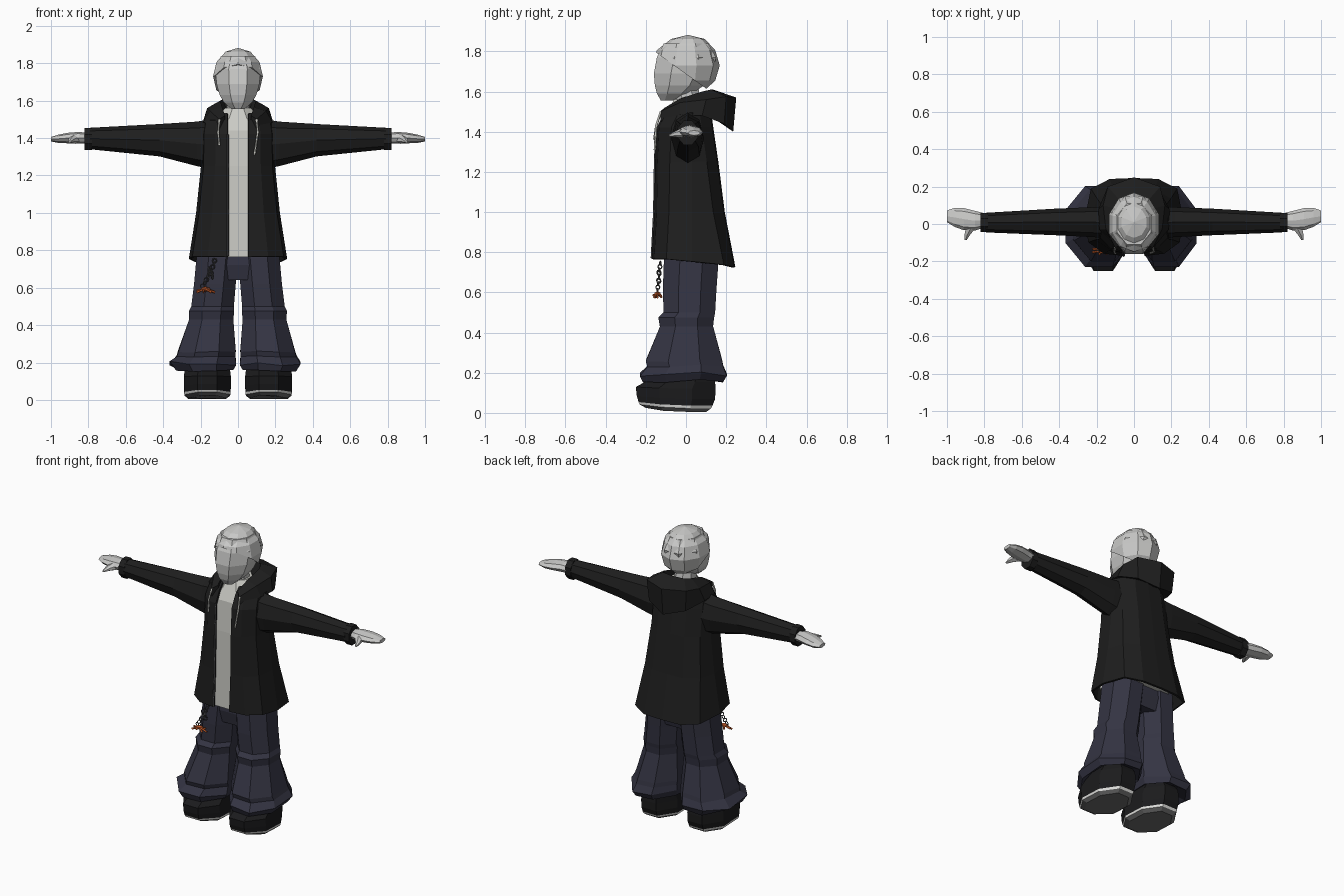
import bpy, bmesh, math
from mathutils import Vector

if "Cube" in bpy.data.objects:
    bpy.data.objects.remove(bpy.data.objects["Cube"])


def material(name, r, g, b):
    m = bpy.data.materials.new(name)
    m.diffuse_color = (r, g, b, 1)
    m.use_nodes = True
    m.node_tree.nodes["Principled BSDF"].inputs["Base Color"].default_value = m.diffuse_color
    return m


SKIN = material("pale_grey", 0.58, 0.58, 0.57)
SHIRT = material("shirt_grey", 0.60, 0.60, 0.56)
BLACK = material("jacket_black", 0.013, 0.013, 0.013)
NAVY = material("denim_navy", 0.034, 0.034, 0.055)
SHOE = material("shoe_black", 0.011, 0.011, 0.012)
WHITE = material("stripe_white", 0.75, 0.75, 0.73)
SOLE = material("sole_grey", 0.16, 0.16, 0.16)
METAL = material("metal_grey", 0.08, 0.08, 0.085)
ORANGE = material("charm_orange", 0.55, 0.10, 0.02)


def finish(name, bm, mats):
    bmesh.ops.recalc_face_normals(bm, faces=bm.faces[:])
    me = bpy.data.meshes.new(name)
    bm.to_mesh(me)
    bm.free()
    for m in mats:
        me.materials.append(m)
    ob = bpy.data.objects.new(name, me)
    bpy.context.collection.objects.link(ob)
    return ob


def loft(name, rings, mats, layers=None, closed=True, cap=True):
    """Skin a list of point rings; layers gives a material index per band."""
    bm = bmesh.new()
    vs = [[bm.verts.new(p) for p in r] for r in rings]
    n = len(rings[0])
    for k in range(len(vs) - 1):
        for i in range(n if closed else n - 1):
            j = (i + 1) % n
            f = bm.faces.new((vs[k][i], vs[k][j], vs[k + 1][j], vs[k + 1][i]))
            f.material_index = layers[k] if layers else 0
    if cap:
        for r, k in ((vs[0], 0), (vs[-1], -1)):
            bm.faces.new(r).material_index = layers[k] if layers else 0
    return finish(name, bm, mats)


def polygon(a0, a1, b0, b1, n=8, flat=True):
    """n-gon that fills the given rectangle, sides or corners on its edges."""
    k = 1 / math.cos(math.pi / n) if flat else 1
    out = []
    for i in range(n):
        t = (i + (0.5 if flat else 0)) * 2 * math.pi / n
        out.append(((a0 + a1) / 2 + (a1 - a0) / 2 * k * math.cos(t),
                    (b0 + b1) / 2 + (b1 - b0) / 2 * k * math.sin(t)))
    return out


def level(z, x0, x1, y0, y1, n=8):
    return [(x, y, z) for x, y in polygon(x0, x1, y0, y1, n)]


def cord(name, pts, r, mat):
    cu = bpy.data.curves.new(name, 'CURVE')
    cu.dimensions = '3D'
    cu.bevel_depth = r
    cu.bevel_resolution = 0
    cu.use_fill_caps = True
    sp = cu.splines.new('POLY')
    sp.points.add(len(pts) - 1)
    for p, c in zip(sp.points, pts):
        p.co = (*c, 1)
    cu.materials.append(mat)
    ob = bpy.data.objects.new(name, cu)
    bpy.context.collection.objects.link(ob)


# Head and neck
loft("face", [level(z, -w, w, a, b) for z, w, a, b in (
    (1.555, .035, -.125, -.06), (1.59, .075, -.145, .03), (1.63, .098, -.155, .09),
    (1.69, .115, -.16, .13), (1.77, .12, -.145, .15), (1.84, .09, -.11, .11))], [SKIN])
loft("neck", [level(1.46, -.065, .065, -.05, .09), level(1.63, -.055, .055, -.065, .06)], [SKIN])

# Close skull cap, cut along a line from brow to nape
bm = bmesh.new()
bmesh.ops.create_uvsphere(bm, u_segments=10, v_segments=6, radius=1)
for v in bm.verts:
    v.co = Vector((v.co.x * .14, v.co.y * .168, 1.73 + v.co.z * .152))
    if v.co.z > 1.83:
        v.co.y += .01
bmesh.ops.bisect_plane(bm, geom=bm.verts[:] + bm.edges[:] + bm.faces[:], plane_co=(0, -.15, 1.795),
                       plane_no=(0, .72, 1), clear_inner=True)
cap = finish("skull_cap", bm, [SKIN])
sol = cap.modifiers.new("thickness", 'SOLIDIFY')
sol.thickness = .014

# Shirt under the jacket
loft("shirt", [level(z, -w, w, a, b) for z, w, a, b in (
    (.765, .22, -.145, .19), (1.0, .19, -.14, .16), (1.25, .17, -.135, .13),
    (1.44, .16, -.12, .11), (1.50, .12, -.09, .10), (1.56, .07, -.06, .09))], [SHIRT])


# Jacket body: open shell with a gap down the front
def jacket_ring(z, w, yf, yb, dip):
    half = [(.055, yf, z), (w * .62, yf + .012, z), (w * .93, yf + .07, z), (w, .03, z - dip * .3),
            (w * .88, yb - .05, z - dip * .7), (w * .5, yb, z - dip)]
    return half + [(0, yb + .005, z - dip)] + [(-x, y, zz) for x, y, zz in reversed(half)]


jacket = loft("jacket_body", [jacket_ring(*r) for r in (
    (.765, .257, -.165, .235, .04), (1.0, .218, -.152, .182, 0), (1.25, .192, -.148, .15, 0),
    (1.42, .19, -.14, .125, 0), (1.49, .18, -.105, .115, 0), (1.53, .10, -.07, .105, 0))],
    [BLACK], closed=False, cap=False)
sol = jacket.modifiers.new("thickness", 'SOLIDIFY')
sol.thickness = .012
sol.offset = 0

# Zip along one front edge
cord("zip", [(-.055, -.17, .77), (-.055, -.158, 1.0), (-.055, -.154, 1.25), (-.055, -.146, 1.42)],
     .006, METAL)

# Hood, draped round the neck: four-point sections from front to back
stations = [
    [(.065, -.09, 1.47), (.07, -.105, 1.52), (.10, -.13, 1.50), (.10, -.125, 1.45)],
    [(.07, -.02, 1.49), (.085, -.03, 1.565), (.15, -.03, 1.545), (.185, -.03, 1.485)],
    [(.07, .06, 1.50), (.095, .08, 1.60), (.165, .10, 1.56), (.19, .08, 1.48)],
    [(.055, .09, 1.50), (.075, .125, 1.61), (.14, .20, 1.575), (.13, .19, 1.44)],
    [(0, .10, 1.50), (0, .135, 1.61), (0, .25, 1.57), (0, .235, 1.40)]]
loft("hood", stations + [[(-x, y, z) for x, y, z in s] for s in reversed(stations[:-1])], [BLACK])

for s, side in ((1, "left"), (-1, "right")):
    # Sleeve, cuff and hand run out along x
    def across(x, y0, y1, z0, z1, flat=False):
        return [(s * x, y, z) for y, z in polygon(y0, y1, z0, z1, 8, flat)]

    loft(side + "_sleeve", [across(*r) for r in (
        (.15, -.075, .09, 1.235, 1.50), (.22, -.07, .09, 1.25, 1.488), (.42, -.06, .082, 1.302, 1.475),
        (.79, -.045, .06, 1.34, 1.455))], [BLACK])
    loft(side + "_cuff", [across(.78, -.042, .06, 1.335, 1.455, True),
                          across(.82, -.042, .06, 1.335, 1.455, True)], [BLACK])
    loft(side + "_hand", [across(*r) for r in (
        (.79, -.015, .055, 1.37, 1.425), (.85, -.035, .07, 1.37, 1.433), (.91, -.033, .085, 1.372, 1.428),
        (.96, -.015, .086, 1.374, 1.418), (1.0, .01, .072, 1.382, 1.406))], [SKIN])
    loft(side + "_thumb", [[(s * (x + a * r), y, z + b * r * .8) for a, b in polygon(-1, 1, -1, 1, 6)]
                           for x, y, z, r in ((.87, -.015, 1.395, .028), (.89, -.055, 1.388, .016),
                                              (.90, -.085, 1.38, .006))], [SKIN])

    # Hood drawstring, one longer than the other
    end = (.088, -.155, 1.31) if s > 0 else (.10, -.158, 1.36)
    cord(side + "_drawstring", [(s * .10, -.125, 1.50), (s * .106, -.148, 1.43), (s * end[0], *end[1:])],
         .006, SHIRT)

    # Flared trouser leg with knee and hem folds; the right hem kicks out further
    kick = .03 if s < 0 else 0
    rows = ((.88, 0, .20, -.09, .15, 0), (.76, .0, .222, -.11, .162, 0), (.62, .012, .235, -.115, .152, 0),
            (.50, .022, .25, -.112, .145, 0), (.475, .02, .262, -.138, .14, 0),
            (.43, .025, .258, -.13, .135, .1), (.26, .012, .305, -.20, .18, .5),
            (.235, .014, .312, -.192, .185, .5), (.195, .01, .335, -.23, .203, 1),
            (.16, .025, .31, -.215, .185, .7), (.19, .06, .27, -.13, .12, 0))
    rings = []
    for z, x0, x1, y0, y1, k in rows:
        rings.append([(s * x, y, zz + k * .012 * math.sin(3 * x * 20 + y * 15))
                      for x, y, zz in level(z, x0, x1 + kick * k, y0, y1)])
    loft(side + "_trouser_leg", rings, [NAVY])

    # Chunky shoe: sole, light stripe, dark upper; toe lifts slightly
    rows = ((.005, .065, .265, -.20, .10), (.022, .042, .285, -.23, .125), (.036, .04, .288, -.236, .132),
            (.07, .038, .29, -.245, .145), (.12, .038, .29, -.25, .147), (.155, .042, .285, -.195, .145),
            (.20, .06, .265, -.11, .12))
    rings = [[(s * x, y, zz + .022 * max(0, min(1, (-.08 - y) / .13)) * (1 - zz / .2))
              for x, y, zz in level(z, *r)] for z, *r in rows]
    loft(side + "_shoe", rings, [SOLE, WHITE, SHOE], [0, 1, 2, 2, 2, 2])

# Trouser seat joins the legs
loft("trouser_seat", [level(.64, -.15, .15, -.085, .13), level(.72, -.20, .20, -.102, .15),
                      level(.90, -.20, .20, -.09, .15)], [NAVY])

# Hanging chain of links
path = [(-.125 - .065 * (i / 8) ** 1.3, -.128 - .014 * i / 8, .745 - .017 * i) for i in range(9)]
path += [(-.155 + .02 * math.sin(i * .6), -.135, .70 - .022 * i) for i in range(3)]
for i, p in enumerate(path):
    bpy.ops.mesh.primitive_torus_add(major_segments=8, minor_segments=4, major_radius=.011,
                                     minor_radius=.0035, location=p,
                                     rotation=(math.pi / 2, 0, (i % 2) * 1.3 - .2))
    bpy.context.object.name = "chain_link"
    bpy.context.object.data.materials.append(METAL)

# Orange charm: flat body with drooping points
bm = bmesh.new()
bmesh.ops.create_icosphere(bm, subdivisions=1, radius=1)
for v in bm.verts:
    v.co = Vector((-.175 + v.co.x * .03, -.142 + v.co.y * .018, .592 + v.co.z * .014))
finish("charm_body", bm, [ORANGE])
for i in range(7):
    t = i * 2 * math.pi / 7
    dx, dy = math.cos(t), math.sin(t)
    cord("charm_point", [(-.175 + .015 * dx, -.142 + .01 * dy, .588),
                         (-.175 + .052 * dx, -.142 + .022 * dy, .575 + .01 * (i % 2))], .006, ORANGE)
